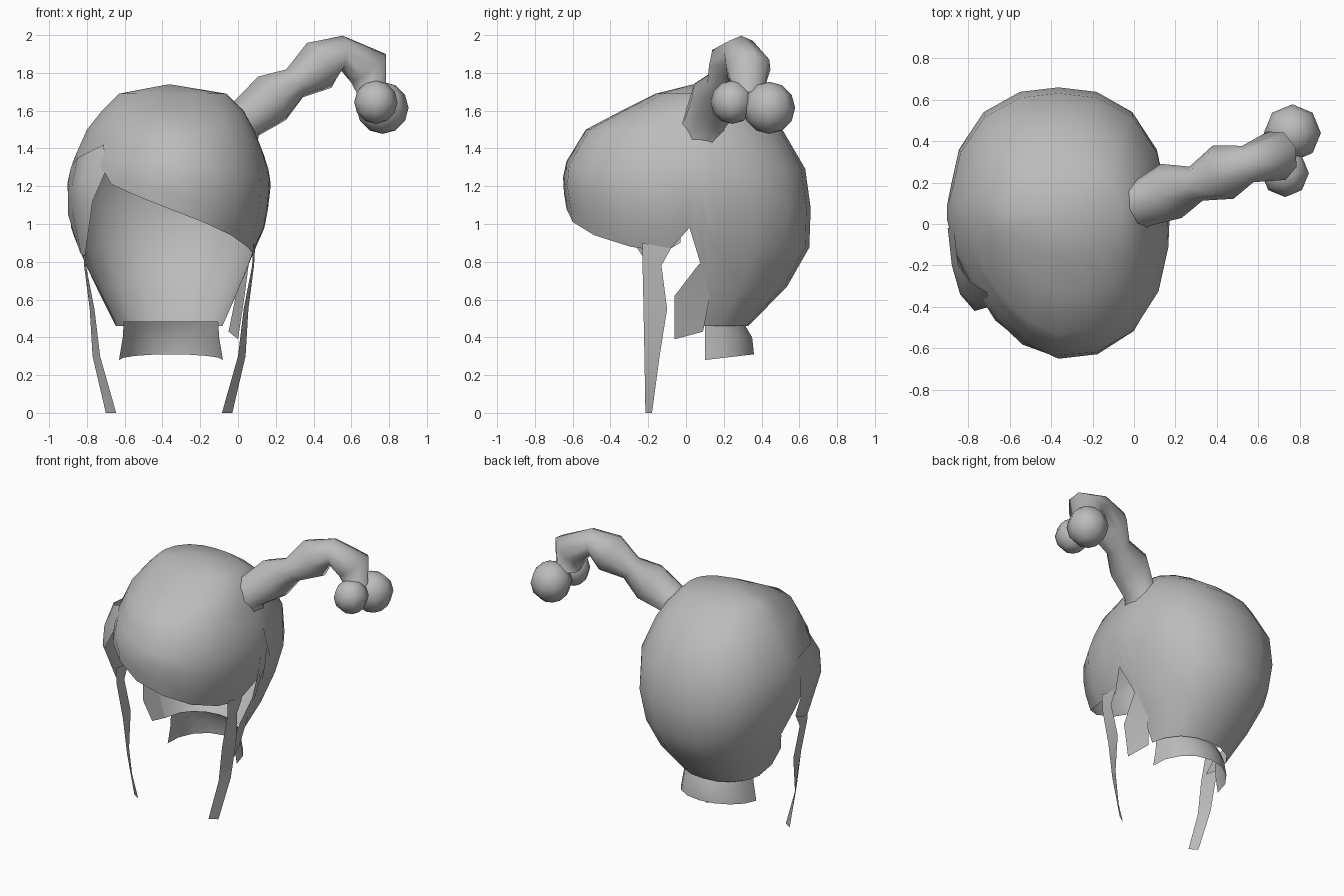
import bpy, bmesh, math
from mathutils import Vector

cube = bpy.data.objects.get("Cube")
if cube:
    bpy.data.objects.remove(cube, do_unlink=True)

MID_X, MID_Y = -0.365, 0.03
grey = bpy.data.materials.new("hair_grey")
grey.use_nodes = True
COLOUR = (0.5, 0.5, 0.5, 1)
grey.diffuse_color = COLOUR
bsdf = next(n for n in grey.node_tree.nodes if n.type == 'BSDF_PRINCIPLED')
bsdf.inputs["Base Color"].default_value = COLOUR
bsdf.inputs["Roughness"].default_value = 0.8


def finish(name, bm):
    """Turn a bmesh into a smooth grey object."""
    mesh = bpy.data.meshes.new(name)
    bm.to_mesh(mesh)
    bm.free()
    for p in mesh.polygons:
        p.use_smooth = True
    mesh.materials.append(grey)
    ob = bpy.data.objects.new(name, mesh)
    bpy.context.collection.objects.link(ob)


def sheet(name, rows, closed=False, apex=None, caps=False):
    """Skin rows of points into a surface."""
    bm = bmesh.new()
    grid = [[bm.verts.new(p) for p in row] for row in rows]
    n = len(rows[0])
    for a, b in zip(grid, grid[1:]):
        for i in range(n if closed else n - 1):
            j = (i + 1) % n
            bm.faces.new((a[i], b[i], b[j], a[j]))
    if apex:
        tip = bm.verts.new(apex)
        for i in range(n):
            bm.faces.new((tip, grid[0][i], grid[0][(i + 1) % n]))
    if caps:
        bm.faces.new(grid[0][::-1])
        bm.faces.new(grid[-1])
    finish(name, bm)


def mirror(p):
    return (2 * MID_X - p[0], p[1], p[2])


def lerp(table, t):
    """Interpolate a sorted table of (key, values...)."""
    for a, b in zip(table, table[1:]):
        if t <= b[0]:
            f = max(0, (t - a[0]) / (b[0] - a[0]))
            return [u + (v - u) * f for u, v in zip(a[1:], b[1:])]
    return table[-1][1:]


# Head outline by height: left x, right x, front y, back y
RINGS = [(0.46, -0.65, -0.08, -0.35, 0.33), (0.66, -0.75, 0.01, -0.5, 0.53),
         (0.88, -0.85, 0.09, -0.59, 0.655), (1.0, -0.89, 0.15, -0.62, 0.66),
         (1.22, -0.905, 0.175, -0.655, 0.66), (1.32, -0.88, 0.155, -0.64, 0.62),
         (1.5, -0.8, 0.085, -0.53, 0.51), (1.6, -0.72, 0.03, -0.34, 0.4),
         (1.69, -0.63, -0.06, -0.16, 0.27)]


def head_point(deg, z):
    """Point on the head; 0 is the front and 90 is +x."""
    x0, x1, y0, y1 = lerp(RINGS, z)
    s, c = math.sin(math.radians(deg)), math.cos(math.radians(deg))
    n = 1.6 if s < 0 and c > 0 else 2.4
    r = (abs(s) ** n + abs(c) ** n) ** (-1 / n)
    hx = x1 - MID_X if s > 0 else MID_X - x0
    hy = MID_Y - y0 if c > 0 else y1 - MID_Y
    return (MID_X + r * s * hx, MID_Y - r * c * hy, z)


# Hair cap: swept fringe, notch above each ear, low nape
HEM = [(-180, 0.46), (-160, 0.46), (-140, 0.46), (-120, 0.46), (-101, 0.46),
       (-95, 0.78), (-89, 0.98), (-75, 1.08), (-60, 1.22), (-46, 1.28), (-38, 1.21),
       (-20, 1.15), (0, 1.08), (20, 1.01), (40, 0.94), (60, 0.88), (78, 0.85),
       (89, 0.98), (95, 0.78), (101, 0.46), (120, 0.46), (140, 0.46), (160, 0.46)]
rows = [[head_point(d, z) for d, _ in HEM] for z in (1.69, 1.6, 1.5)]
for k in range(1, 6):
    rows.append([head_point(d, 1.5 + (b - 1.5) * k / 5) for d, b in HEM])
sheet("hair_cap", rows, closed=True, apex=(MID_X, 0.04, 1.74))

# Side lock lying over the cap on the -x temple
sheet("side_lock", [
    [(-0.87, -0.02, 1.32), (-0.85, -0.2, 1.35), (-0.79, -0.28, 1.38), (-0.71, -0.33, 1.42)],
    [(-0.9, -0.02, 1.18), (-0.88, -0.2, 1.2), (-0.82, -0.35, 1.25), (-0.7, -0.4, 1.28)],
    [(-0.9, -0.02, 1.05), (-0.88, -0.2, 1.08), (-0.84, -0.34, 1.1), (-0.77, -0.42, 1.12)],
    [(-0.85, -0.03, 0.9), (-0.84, -0.1, 0.86), (-0.83, -0.17, 0.84), (-0.81, -0.23, 0.83)]])

# Long strands hanging in front of the ears
strand = [[(0.08, -0.23, 0.9), (0.09, -0.08, 0.87)],
          [(0.075, -0.23, 0.78), (0.085, -0.13, 0.78)],
          [(0.03, -0.225, 0.55), (0.055, -0.1, 0.55)],
          [(0.0, -0.22, 0.3), (0.04, -0.14, 0.3)],
          [(-0.085, -0.215, 0), (-0.03, -0.18, 0)]]
sheet("left_long_strand", strand)
sheet("right_long_strand", [[mirror(p) for p in row] for row in strand])

# Short tabs growing forward from the cap below each notch
sheet("left_ear_tab", [[head_point(94, 0.79), head_point(97, 0.78)],
                       [(0.035, -0.06, 0.62), head_point(102, 0.62)],
                       [(0.0, -0.06, 0.39), (-0.05, 0.09, 0.43)]])
sheet("right_ear_tab", [[head_point(-94, 0.79), head_point(-97, 0.78)],
                        [head_point(-80, 0.62), head_point(-102, 0.62)],
                        [head_point(-79, 0.49), head_point(-103, 0.46)]])

# Nape band, open towards the front
rows = []
for z, hx, depth, dip in ((0.485, 0.25, 0.2, 0), (0.4, 0.255, 0.25, 0), (0.31, 0.275, 0.26, 0.03)):
    row = []
    for i in range(9):
        a = math.pi * i / 8
        x, y = math.cos(a), math.sin(a)
        row.append((MID_X + 0.01 + hx * x, 0.1 + depth * y, z - dip * (1 - y)))
    rows.append(row)
sheet("nape_band", rows)

# Braided tail: bulging tube along an arched path (centre, radius)
PATH = [((-0.1, 0.1, 1.42), 0.27), ((0.04, 0.1, 1.555), 0.115),
        ((0.18, 0.16, 1.665), 0.14), ((0.3, 0.195, 1.745), 0.088),
        ((0.43, 0.25, 1.84), 0.138), ((0.55, 0.29, 1.905), 0.092),
        ((0.69, 0.33, 1.825), 0.125), ((0.71, 0.33, 1.69), 0.08)]
pts = [Vector(p) for p, _ in PATH]
rows = []
for i, (_, r) in enumerate(PATH):
    t = (pts[min(i + 1, len(pts) - 1)] - pts[max(i - 1, 0)]).normalized()
    u = Vector((-0.4, 0.92, 0))
    u = (u - t * u.dot(t)).normalized()
    v = t.cross(u)
    ring = [math.tau * k / 8 for k in range(8)]
    rows.append([pts[i] + r * (u * math.cos(a) + v * math.sin(a)) for a in ring])
sheet("braid", rows, closed=True, caps=True)

# Two round beads at the braid tip
for name, centre, r in (("front_bead", (0.73, 0.245, 1.645), 0.115),
                        ("back_bead", (0.765, 0.44, 1.615), 0.138)):
    bm = bmesh.new()
    bmesh.ops.create_uvsphere(bm, u_segments=8, v_segments=6, radius=r)
    bmesh.ops.translate(bm, verts=bm.verts, vec=centre)
    finish(name, bm)
